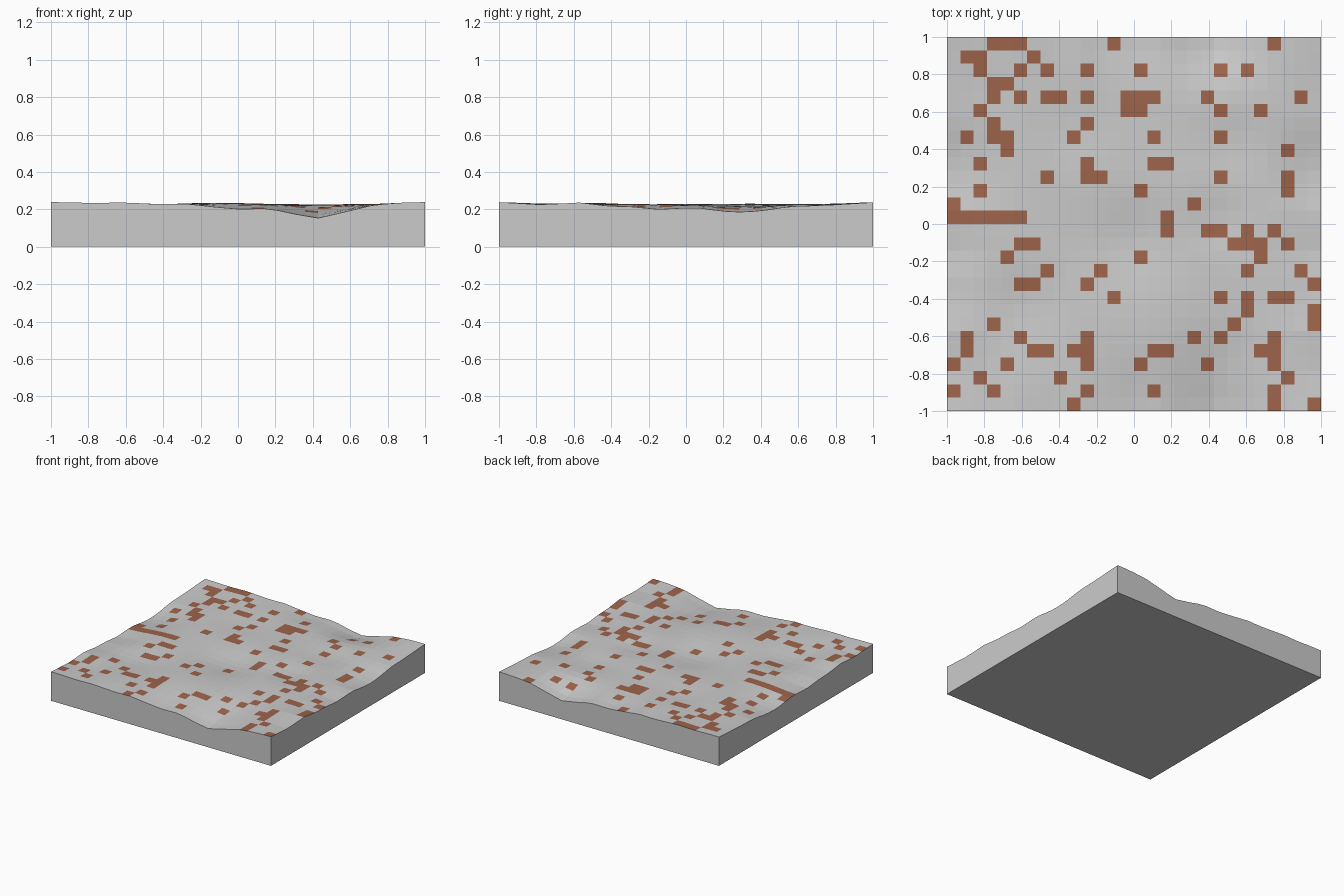
import bpy, bmesh, math

if "Cube" in bpy.data.objects:
    bpy.data.objects.remove(bpy.data.objects["Cube"])

N = 28  # cells per side

# columns of the bare earth cells, one row per line from the back (+y) to the front
EARTH = [
    [3, 4, 5, 12, 24], [1, 2, 6], [2, 5, 7, 10, 14, 20, 22], [3, 4],
    [3, 5, 7, 8, 10, 13, 14, 15, 19, 26], [2, 13, 14, 20, 23], [3, 10],
    [1, 3, 4, 9, 15, 20], [4, 25], [2, 10, 15, 16], [7, 10, 11, 20, 25],
    [2, 14, 25], [0, 18], [0, 1, 2, 3, 4, 5, 16], [16, 19, 20, 22, 24],
    [5, 6, 21, 22, 23, 25], [4, 14, 23], [7, 11, 22, 26], [5, 6, 10, 27],
    [12, 20, 22, 24, 25], [22, 27], [3, 21, 27], [1, 5, 10, 18, 20, 24],
    [1, 6, 7, 9, 10, 15, 16, 23, 24], [0, 4, 10, 14, 19, 24], [2, 8, 25],
    [0, 3, 10, 15, 24], [9, 24, 27],
]

# rim height profiles (position, z); opposite rims match
RIM_X = [(-1, .237), (-.8, .23), (-.63, .237), (-.4, .226), (-.28, .23), (-.1, .21),
         (0, .202), (.17, .204), (.3, .175), (.43, .153), (.57, .185), (.72, .218), (1, .237)]
RIM_Y = [(-1, .238), (-.77, .225), (-.57, .236), (-.4, .216), (-.3, .215), (-.15, .2),
         (.05, .21), (.2, .19), (.3, .185), (.4, .192), (.55, .215), (.75, .222), (1, .237)]

# shallow hollows of the interior: x, y, depth, radius
HOLLOWS = [(.02, -.08, .028, .22), (.55, .45, .022, .2), (.45, -.78, .035, .22),
           (-.6, -.42, .02, .2), (.45, .02, .022, .16), (-.35, .5, .015, .2)]


def profile(points, t):
    for (a, za), (b, zb) in zip(points, points[1:]):
        if t <= b:
            return za + (zb - za) * (t - a) / (b - a)
    return points[-1][1]


def near_rim(t):
    return math.exp(-((1 - abs(t)) / .22) ** 2)


def height(x, y):
    z = .230 + .005 * math.sin(5.3 * x + 2 * y) * math.cos(6.1 * y - x)
    for hx, hy, depth, r in HOLLOWS:
        z -= depth * math.exp(-((x - hx) ** 2 + (y - hy) ** 2) / r ** 2)
    z += near_rim(y) * (profile(RIM_X, x) - z)
    z += near_rim(x) * (profile(RIM_Y, y) - z)
    return z


def material(name, rgb):
    m = bpy.data.materials.new(name)
    m.diffuse_color = (*rgb, 1)
    m.use_nodes = True
    m.node_tree.nodes["Principled BSDF"].inputs["Base Color"].default_value = m.diffuse_color
    return m


# rolling surface
bm = bmesh.new()
bmesh.ops.create_grid(bm, x_segments=N, y_segments=N, size=1)
for f in bm.faces:
    c = f.calc_center_median()
    col = int((c.x + 1) / 2 * N)
    row = int((1 - c.y) / 2 * N)
    f.material_index = 1 if col in EARTH[row] else 0
for v in bm.verts:
    v.co.z = height(v.co.x, v.co.y)

# side walls and flat underside
rim = [e for e in bm.edges if e.is_boundary]
new = bmesh.ops.extrude_edge_only(bm, edges=rim)["geom"]
for v in new:
    if isinstance(v, bmesh.types.BMVert):
        v.co.z = 0
for f in new:
    if isinstance(f, bmesh.types.BMFace):
        f.material_index = 0
lower = [e for e in bm.edges if e.is_boundary]
for f in bmesh.ops.edgeloop_fill(bm, edges=lower)["faces"]:
    f.material_index = 0
bmesh.ops.recalc_face_normals(bm, faces=bm.faces)

mesh = bpy.data.meshes.new("terrain_slab")
bm.to_mesh(mesh)
bm.free()
mesh.materials.append(material("light grey", (.6, .6, .6)))
mesh.materials.append(material("earth brown", (.34, .127, .07)))
slab = bpy.data.objects.new("terrain_slab", mesh)
bpy.context.collection.objects.link(slab)
